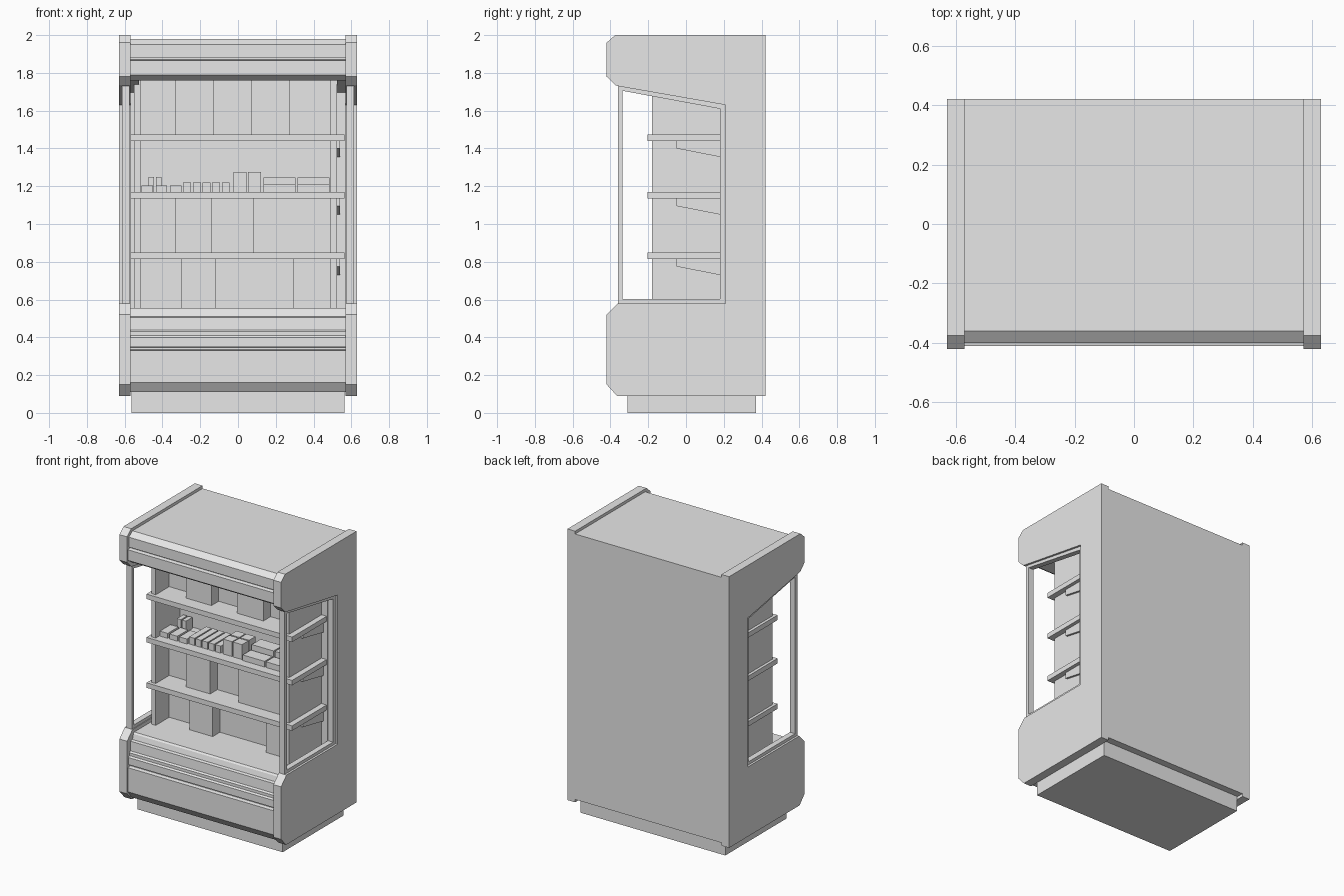
import bpy
import bmesh

cube = bpy.data.objects.get("Cube")
if cube:
    bpy.data.objects.remove(cube, do_unlink=True)

GREY = (0.8, 0.8, 0.8, 1.0)
paint = bpy.data.materials.new("light_grey")
paint.use_nodes = True
paint.diffuse_color = GREY
for node in paint.node_tree.nodes:
    if node.type == "BSDF_PRINCIPLED":
        node.inputs["Base Color"].default_value = GREY


def prism(name, polygons, left, right):
    """Extrude side-view (y, z) polygons along x between two positions."""
    bm = bmesh.new()
    for polygon in polygons:
        bm.faces.new([bm.verts.new((left, y, z)) for y, z in polygon])
    bmesh.ops.remove_doubles(bm, verts=bm.verts[:], dist=0.0001)
    result = bmesh.ops.extrude_face_region(bm, geom=bm.faces[:])
    moved = [item for item in result["geom"] if isinstance(item, bmesh.types.BMVert)]
    bmesh.ops.translate(bm, verts=moved, vec=(right - left, 0, 0))
    bmesh.ops.recalc_face_normals(bm, faces=bm.faces[:])
    mesh = bpy.data.meshes.new(name)
    bm.to_mesh(mesh)
    bm.free()
    mesh.materials.append(paint)
    obj = bpy.data.objects.new(name, mesh)
    bpy.context.collection.objects.link(obj)
    return obj


def box(name, left, right, front, back, bottom, top):
    outline = [(front, bottom), (back, bottom), (back, top), (front, top)]
    return prism(name, [outline], left, right)


INNER, OUTER = 0.57, 0.63
BACK, LINER = 0.42, 0.18

# Main body: plinth, base with stepped bumper, back wall and header
box("plinth", -0.565, 0.565, -0.31, 0.37, 0, 0.12)
body_profile = [
    (BACK, 0.11), (BACK, 1.98),
    (-0.36, 1.98), (-0.40, 1.95), (-0.40, 1.88), (-0.385, 1.88),
    (-0.385, 1.87), (-0.41, 1.865), (-0.41, 1.79), (-0.365, 1.76),
    (LINER, 1.76), (LINER, 0.555),
    (-0.34, 0.555), (-0.35, 0.545), (-0.36, 0.51), (-0.38, 0.505),
    (-0.385, 0.44), (-0.395, 0.43), (-0.395, 0.41), (-0.405, 0.40),
    (-0.405, 0.35), (-0.385, 0.345), (-0.385, 0.335), (-0.41, 0.33),
    (-0.41, 0.16), (-0.375, 0.11),
]
prism("cabinet_body", [body_profile], -INNER, INNER)

# Side panels with window openings, and the window frames
window = [(-0.36, 1.73), (0.21, 1.63), (0.21, 0.58), (-0.36, 0.58)]
opening = [(-0.335, 1.705), (LINER, 1.61), (LINER, 0.602), (-0.335, 0.602)]
panel_profile = [
    (-0.365, 0.09), (BACK, 0.09), (BACK, 2.0), (-0.375, 2.0),
    (-0.42, 1.96), (-0.42, 1.78), (-0.375, 1.735),
] + window + [(-0.42, 0.52), (-0.42, 0.15)]
frame_bars = []
for i in range(len(window)):
    j = (i + 1) % len(window)
    frame_bars.append([window[i], window[j], opening[j], opening[i]])
ceiling_wedge = [(-0.36, 1.76), (LINER, 1.76), (LINER, 1.695)]

for label, side in (("left", 1), ("right", -1)):
    prism(label + "_side_panel", [panel_profile], side * INNER, side * OUTER)
    prism(label + "_window_frame", frame_bars, side * 0.575, side * 0.615)
    prism(label + "_ceiling_wedge", [ceiling_wedge], side * 0.525, side * INNER)

# Inner walls beside the goods
box("right_inner_wall", -0.55, -0.515, -0.18, LINER, 0.555, 1.76)
box("left_inner_wall", 0.49, 0.525, -0.18, LINER, 0.555, 1.76)

# Shelves, each with a tapered bracket on the left end
for number, bottom in enumerate((0.815, 1.135, 1.44)):
    box(f"shelf_{number}", -INNER, 0.565, -0.205, LINER, bottom, bottom + 0.035)
    bracket = [(-0.05, bottom), (LINER, bottom),
               (LINER, bottom - 0.085), (-0.05, bottom - 0.04)]
    prism(f"shelf_bracket_{number}", [bracket], 0.525, 0.54)

# Large goods: a recessed block per row with boxes standing forward
rows = {
    "lower": (0.555, 0.815, [(-0.30, -0.12), (0.295, 0.49)]),
    "middle": (0.85, 1.135, [(-0.33, -0.14), (0.08, 0.49)]),
    "upper": (1.475, 1.76, [(-0.33, -0.13), (0.07, 0.275)]),
}
for row, (bottom, top, fronts) in rows.items():
    box(row + "_goods_back", -0.515, 0.49, -0.03, LINER, bottom, top)
    for number, (left, right) in enumerate(fronts):
        box(f"{row}_goods_{number}", left, right, -0.11, -0.03, bottom, top)
box("display_back", -0.515, 0.49, 0.09, LINER, 1.17, 1.44)

# Small packets on the display shelf
deck = 1.17
for number in range(3):
    left = -0.51 + number * 0.075
    box(f"flat_packet_{number}", left, left + 0.06, -0.14, -0.02, deck, deck + 0.035)
for number in range(2):
    left = -0.475 + number * 0.04
    box(f"tall_packet_{number}", left, left + 0.03, 0.0, 0.07, deck, deck + 0.08)
for number in range(5):
    left = -0.29 + number * 0.051
    box(f"long_packet_{number}", left, left + 0.042, -0.13, 0.06, deck, deck + 0.05)
for column in range(2):
    for line in range(2):
        left, front = -0.025 + column * 0.077, -0.13 + line * 0.08
        box(f"carton_{column}_{line}", left, left + 0.07, front, front + 0.07,
            deck, deck + 0.105)
for column in range(2):
    left = 0.135 + column * 0.18
    box(f"low_tray_{column}", left, left + 0.17, -0.14, -0.05, deck, deck + 0.04)
    box(f"high_tray_{column}", left, left + 0.17, -0.04, 0.06, deck, deck + 0.075)
